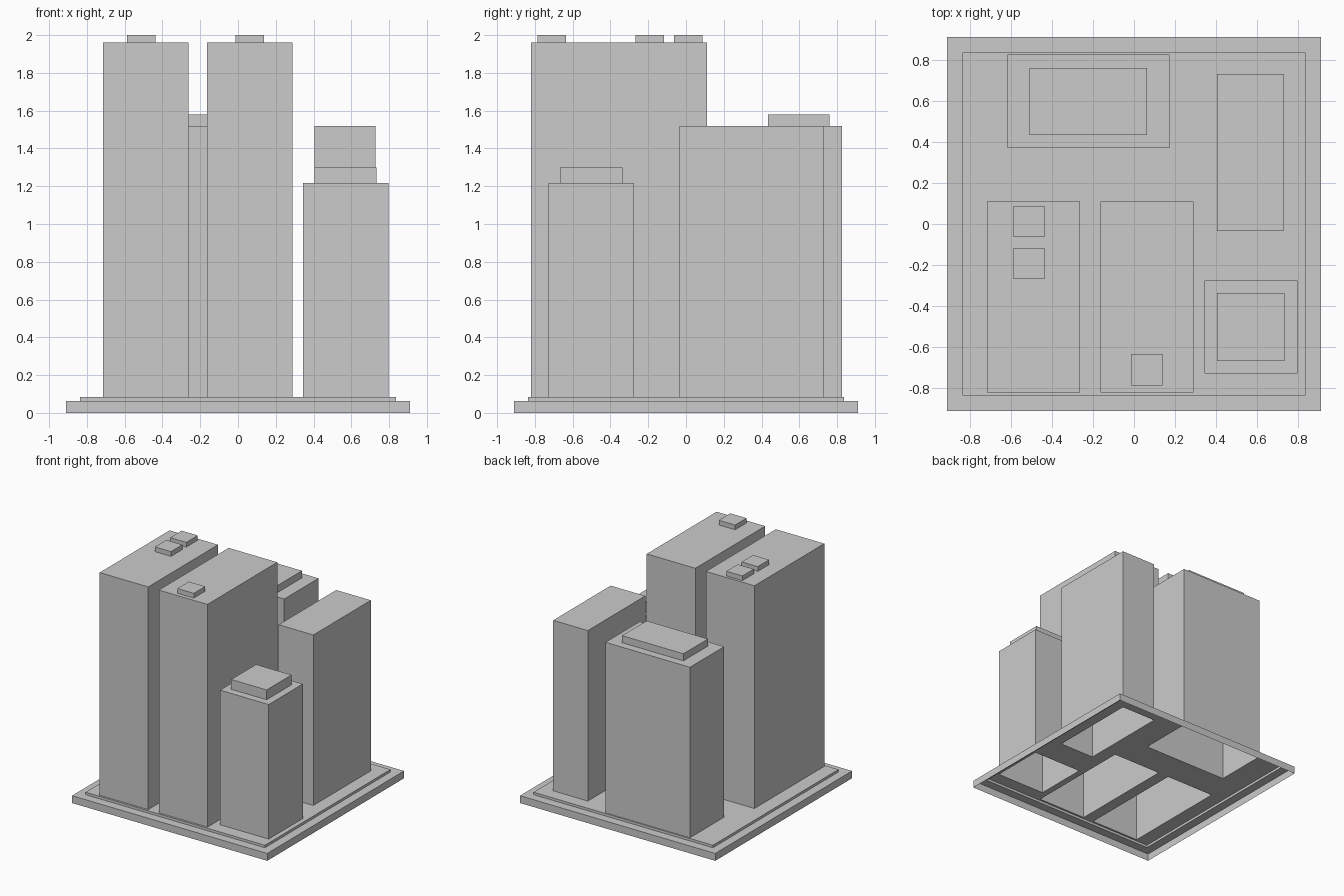
import bpy, bmesh

if "Cube" in bpy.data.objects:
    bpy.data.objects.remove(bpy.data.objects["Cube"])

# Every rectangle is (x0, x1, y0, y1)


def shell(name, rect, z0, z1, holes=()):
    """Open-bottomed box: four walls and a roof sheet with openings for the parts above it."""
    bm = bmesh.new()
    x0, x1, y0, y1 = rect

    def quad(*pts):
        bm.faces.new([bm.verts.new(p) for p in pts])

    # walls
    ring = [(x0, y0), (x1, y0), (x1, y1), (x0, y1)]
    for (ax, ay), (bx, by) in zip(ring, ring[1:] + ring[:1]):
        quad((ax, ay, z0), (bx, by, z0), (bx, by, z1), (ax, ay, z1))

    # roof sheet, tiled around the openings
    xs = sorted({x0, x1, *(x for h in holes for x in h[:2])})
    ys = sorted({y0, y1, *(y for h in holes for y in h[2:])})
    for a, b in zip(xs, xs[1:]):
        for c, d in zip(ys, ys[1:]):
            mx, my = (a + b) / 2, (c + d) / 2
            if not any(h[0] < mx < h[1] and h[2] < my < h[3] for h in holes):
                quad((a, c, z1), (b, c, z1), (b, d, z1), (a, d, z1))

    bmesh.ops.remove_doubles(bm, verts=bm.verts, dist=1e-5)
    mesh = bpy.data.meshes.new(name)
    bm.to_mesh(mesh)
    bm.free()
    obj = bpy.data.objects.new(name, mesh)
    bpy.context.collection.objects.link(obj)
    return obj


PAVING_Z = 0.083

# name: (footprint, roof height, rooftop boxes, box top height)
towers = {
    "left_tower": ((-0.715, -0.263, -0.82, 0.11), 1.96,
                   [(-0.587, -0.437, -0.064, 0.088), (-0.587, -0.437, -0.268, -0.117)], 2.0),
    "middle_tower": ((-0.164, 0.289, -0.82, 0.11), 1.96,
                     [(-0.014, 0.138, -0.786, -0.634)], 2.0),
    "back_block": ((-0.615, 0.172, 0.37, 0.826), 1.52,
                   [(-0.508, 0.064, 0.433, 0.76)], 1.58),
    "right_slab": ((0.404, 0.727, -0.035, 0.73), 1.52, [], 0),
    "corner_block": ((0.343, 0.796, -0.728, -0.274), 1.217,
                     [(0.404, 0.734, -0.667, -0.336)], 1.30),
}

# Stepped base
plaza = (-0.836, 0.836, -0.836, 0.836)
shell("base_plate", (-0.91, 0.91, -0.91, 0.91), 0, 0.062, [plaza])
shell("paving_step", plaza, 0.062, PAVING_Z, [t[0] for t in towers.values()])

# Buildings and their rooftop boxes
for name, (rect, roof, boxes, box_top) in towers.items():
    shell(name, rect, PAVING_Z, roof, boxes)
    for i, box in enumerate(boxes, 1):
        shell(f"{name}_roof_box_{i}", box, roof, box_top)
